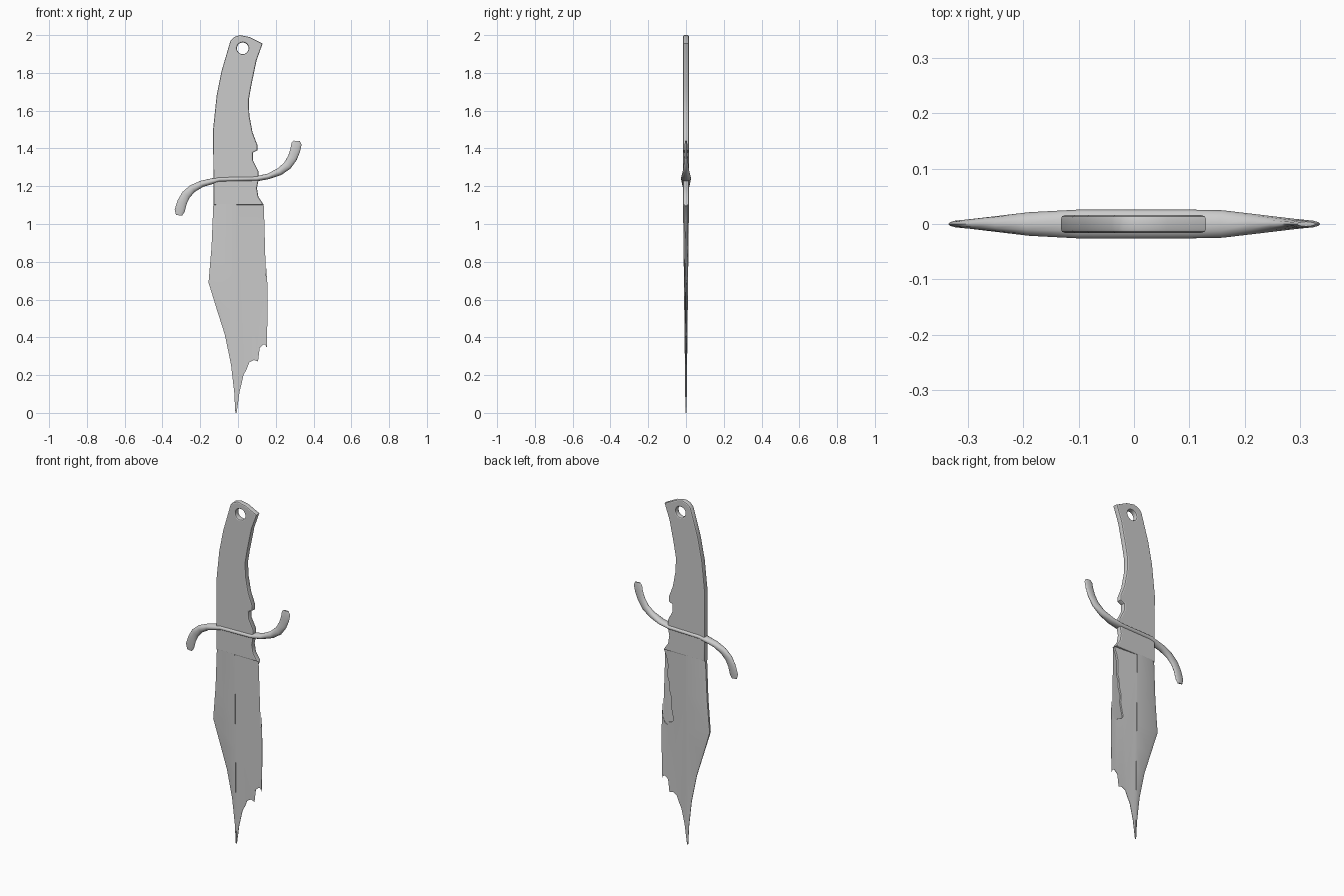
import bpy, bmesh, math
from mathutils import Vector

cube = bpy.data.objects.get("Cube")
if cube:
    bpy.data.objects.remove(cube, do_unlink=True)

steel = bpy.data.materials.new("worn grey steel")
steel.use_nodes = True
GREY = (0.6, 0.6, 0.6, 1)
steel.diffuse_color = GREY
steel.node_tree.nodes["Principled BSDF"].inputs["Base Color"].default_value = GREY


def finish(obj, angle):
    if not obj.data.materials:
        obj.data.materials.append(steel)
    bpy.ops.object.select_all(action="DESELECT")
    obj.select_set(True)
    bpy.context.view_layer.objects.active = obj
    if obj.type == "CURVE":
        bpy.ops.object.convert(target="MESH")
    bpy.ops.object.shade_smooth_by_angle(angle=math.radians(angle))


def mesh_object(name, bm, angle):
    bmesh.ops.recalc_face_normals(bm, faces=bm.faces[:])
    mesh = bpy.data.meshes.new(name)
    bm.to_mesh(mesh)
    bm.free()
    obj = bpy.data.objects.new(name, mesh)
    bpy.context.collection.objects.link(obj)
    finish(obj, angle)


def loft(name, rings, angle):
    """Skin a row of closed rings and cap both ends."""
    bm = bmesh.new()
    rows = [[bm.verts.new(p) for p in ring] for ring in rings]
    n = len(rows[0])
    for a, b in zip(rows, rows[1:]):
        for i in range(n):
            j = (i + 1) % n
            bm.faces.new((a[i], a[j], b[j], b[i]))
    bm.faces.new(rows[0])
    bm.faces.new(rows[-1])
    mesh_object(name, bm, angle)


# Grip and ricasso: one chamfered plate with a lanyard hole
grip = [(-.13, 1.1), (-.13, 1.23), (-.132, 1.5), (-.113, 1.68), (-.087, 1.81),
        (-.04, 1.97), (-.02, 1.99), (.01, 2), (.06, 1.99), (.13, 1.955),
        (.098, 1.865), (.07, 1.73), (.057, 1.655), (.06, 1.575), (.077, 1.485),
        (.103, 1.417), (.103, 1.39), (.079, 1.378), (.079, 1.338), (.108, 1.28),
        (.108, 1.23), (.1, 1.19), (.108, 1.143), (.137, 1.1)]
hole = [(.025 + .031 * math.cos(a * math.tau / 16),
         1.93 + .031 * math.sin(a * math.tau / 16)) for a in range(16)]
curve = bpy.data.curves.new("grip", "CURVE")
curve.dimensions = "2D"
curve.fill_mode = "BOTH"
curve.extrude = .009
curve.bevel_depth = .007
curve.bevel_resolution = 1
curve.offset = -.007
for outline in (grip, hole):
    spline = curve.splines.new("POLY")
    spline.points.add(len(outline) - 1)
    for point, (x, z) in zip(spline.points, outline):
        point.co = (x, z, 0, 1)
    spline.use_cyclic_u = True
grip_obj = bpy.data.objects.new("grip", curve)
grip_obj.rotation_euler.x = math.pi / 2
bpy.context.collection.objects.link(grip_obj)
finish(grip_obj, 35)

# Blade spine: back edge, chamfer and flat up to the central ridge
RIDGE = -.01


def half_thickness(z):
    return .003 + .0115 * z


rings = []
for x, z in [(-.13, 1.12), (-.14, .88), (-.156, .69), (-.113, .55), (-.07, .415),
             (-.037, .256), (-.02, .11), (-.014, 0)]:
    t = half_thickness(z)
    edge = t * (.5 if z > .6 else .25)
    inner = x + min(.02, (RIDGE - x) * .5)
    rings.append([(x, -edge, z), (inner, -t, z), (RIDGE, -t, z),
                  (RIDGE, t, z), (inner, t, z), (x, edge, z)])
loft("blade_spine", rings, 30)

# Cutting side: hollow wedge with a chipped and broken edge
chipped = [(RIDGE, 1.11), (.13, 1.11), (.137, 1.095), (.122, 1.06), (.113, 1.02),
           (.115, .94), (.105, .915), (.104, .87), (.092, .83), (.094, .78),
           (.077, .70), (.09, .685), (.108, .682), (.12, .663), (.135, .67),
           (.148, .70), (.153, .775), (.156, .64), (.157, .546), (.152, .34),
           (.146, .36), (.135, .362), (.115, .345), (.098, .325), (.09, .30),
           (.106, .272), (.085, .28), (.06, .267), (.045, .23), (.029, .20),
           (.02, .16), (.008, .11), (-.007, 0), (RIDGE, 0)]
bm = bmesh.new()
sides = []
for s in (-1, 1):
    sides.append([bm.verts.new((x, s * max(.001, half_thickness(z) - .002
                                           - .055 * (x - RIDGE)), z))
                  for x, z in chipped])
    bm.faces.new(sides[-1])
for i in range(len(chipped)):
    j = (i + 1) % len(chipped)
    bm.faces.new((sides[0][i], sides[0][j], sides[1][j], sides[1][i]))
bmesh.ops.triangulate(bm, faces=[f for f in bm.faces if len(f.verts) > 4])
mesh_object("blade_edge", bm, 30)

# S-shaped crossguard: wide across the grip, flattened toward its tips
path = [Vector((x, 0, z)) for x, z in
        [(-.312, 1.046), (-.309, 1.07), (-.296, 1.115), (-.275, 1.155), (-.24, 1.188),
         (-.19, 1.213), (-.1, 1.236), (0, 1.238), (.1, 1.24), (.16, 1.252),
         (.22, 1.277), (.262, 1.31), (.288, 1.35), (.303, 1.39), (.31, 1.425),
         (.311, 1.44)]]
rings = []
for i, p in enumerate(path):
    tangent = (path[min(i + 1, len(path) - 1)] - path[max(i - 1, 0)]).normalized()
    normal = Vector((-tangent.z, 0, tangent.x))
    outward = max(0, (abs(p.x) - .15) / .16)
    tip = .6 if i in (0, len(path) - 1) else 1
    across = (.014 + .013 * outward) * tip
    depth = (.026 - .019 * min(1, outward)) * tip
    rings.append([p + normal * across * math.cos(a * math.tau / 12)
                  + Vector((0, depth * math.sin(a * math.tau / 12), 0))
                  for a in range(12)])
loft("crossguard", rings, 60)
